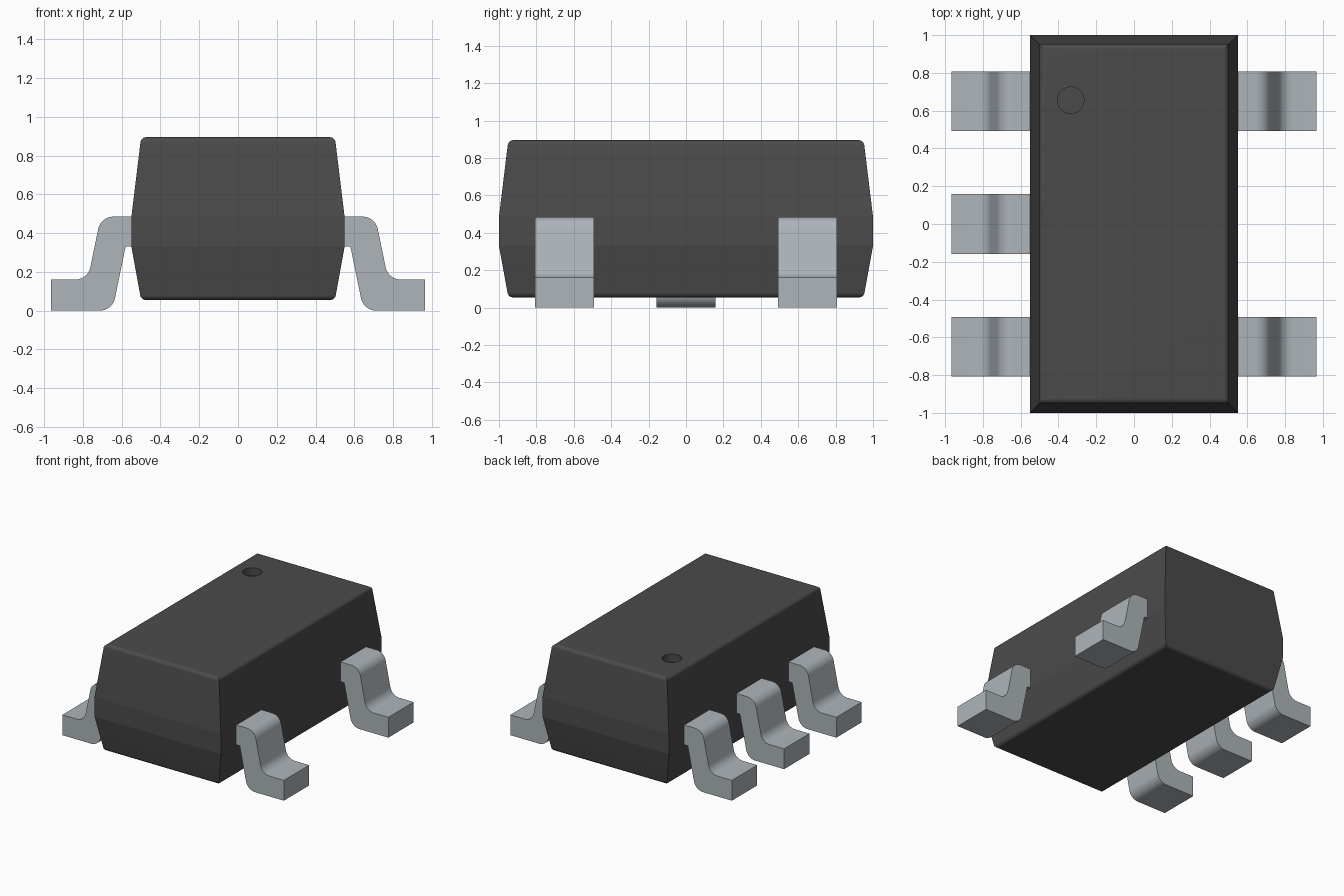
import bpy, bmesh, math
from mathutils import Vector

cube = bpy.data.objects.get("Cube")
if cube:
    bpy.data.objects.remove(cube, do_unlink=True)


def material(name, color, rough, metal=0.0):
    m = bpy.data.materials.new(name)
    m.use_nodes = True
    m.diffuse_color = (*color, 1)
    bsdf = m.node_tree.nodes["Principled BSDF"]
    bsdf.inputs["Base Color"].default_value = (*color, 1)
    bsdf.inputs["Roughness"].default_value = rough
    bsdf.inputs["Metallic"].default_value = metal
    return m


def rounded(points, steps):
    """Closed 2D outline from (x, z, radius) corners, with arcs where radius > 0."""
    out = []
    n = len(points)
    for i, (x, z, r) in enumerate(points):
        p = Vector((x, z))
        if r == 0:
            out.append(p)
            continue
        a = (Vector(points[i - 1][:2]) - p).normalized()
        b = (Vector(points[(i + 1) % n][:2]) - p).normalized()
        half = a.angle(b) / 2
        centre = p + (a + b).normalized() * r / math.sin(half)
        start = p + a * r / math.tan(half) - centre
        sweep = (p + b * r / math.tan(half) - centre).angle_signed(start)
        for k in range(steps + 1):
            t = sweep * k / steps
            c, s = math.cos(t), math.sin(t)
            out.append(centre + Vector((c * start.x - s * start.y, s * start.x + c * start.y)))
    return out


def finish(name, bm, mat):
    bmesh.ops.recalc_face_normals(bm, faces=bm.faces)
    mesh = bpy.data.meshes.new(name)
    bm.to_mesh(mesh)
    bm.free()
    mesh.materials.append(mat)
    obj = bpy.data.objects.new(name, mesh)
    bpy.context.collection.objects.link(obj)
    return obj


def smooth(obj, degrees):
    bpy.ops.object.select_all(action='DESELECT')
    obj.select_set(True)
    bpy.context.view_layer.objects.active = obj
    bpy.ops.object.shade_smooth_by_angle(angle=math.radians(degrees))


plastic = material("dark grey plastic", (0.07, 0.07, 0.07), 0.6)
metal = material("pale grey metal", (0.42, 0.46, 0.49), 0.4)

# Body: rectangular rings stacked along a drafted profile with rounded top and bottom rims
HX, HY = 0.55, 1.0
profile = rounded([(0.3, 0.055, 0), (0.05, 0.055, 0.03), (0, 0.33, 0),
                   (0, 0.485, 0), (0.05, 0.895, 0.03), (0.3, 0.895, 0)], 14)[1:-1]
bm = bmesh.new()
rings = []
for inset, z in profile:
    x, y = HX - inset, HY - inset
    rings.append([bm.verts.new((sx * x, sy * y, z))
                  for sx, sy in ((-1, -1), (1, -1), (1, 1), (-1, 1))])
for low, high in zip(rings, rings[1:]):
    for i in range(4):
        j = (i + 1) % 4
        bm.faces.new((low[i], low[j], high[j], high[i]))
bm.faces.new(rings[0])
bm.faces.new(rings[-1])
body = finish("body", bm, plastic)

# Round marker dimple cut into the top
bpy.ops.mesh.primitive_cylinder_add(vertices=64, radius=0.07, depth=0.12,
                                    location=(-0.335, 0.655, 0.895))
cutter = bpy.context.object
cutter.name = "dimple_cutter"
cutter.hide_render = True
cutter.data.materials.append(plastic)
cut = body.modifiers.new("dimple", 'BOOLEAN')
cut.operation = 'DIFFERENCE'
cut.solver = 'EXACT'
cut.object = cutter
bpy.ops.object.select_all(action='DESELECT')
body.select_set(True)
bpy.context.view_layer.objects.active = body
bpy.ops.object.modifier_apply(modifier=cut.name)
bpy.data.objects.remove(cutter, do_unlink=True)
smooth(body, 6.5)

# Leads: bent strip outline extruded across its width
outline = rounded([(0.50, 0.485, 0), (0.708, 0.485, 0.08), (0.775, 0.16, 0.08),
                   (0.965, 0.16, 0), (0.965, 0, 0), (0.648, 0, 0.08),
                   (0.58, 0.33, 0), (0.50, 0.33, 0)], 10)


def lead(name, side, y, width=0.315):
    bm = bmesh.new()
    a = [bm.verts.new((side * p.x, y - width / 2, p.y)) for p in outline]
    b = [bm.verts.new((side * p.x, y + width / 2, p.y)) for p in outline]
    for i in range(len(a)):
        j = (i + 1) % len(a)
        bm.faces.new((a[i], a[j], b[j], b[i]))
    bm.faces.new(a)
    bm.faces.new(b)
    smooth(finish(name, bm, metal), 30)


for label, y in (("front", -0.65), ("middle", 0.0), ("back", 0.65)):
    lead("right_lead_" + label, -1, y)
    if y:
        lead("left_lead_" + label, 1, y)
